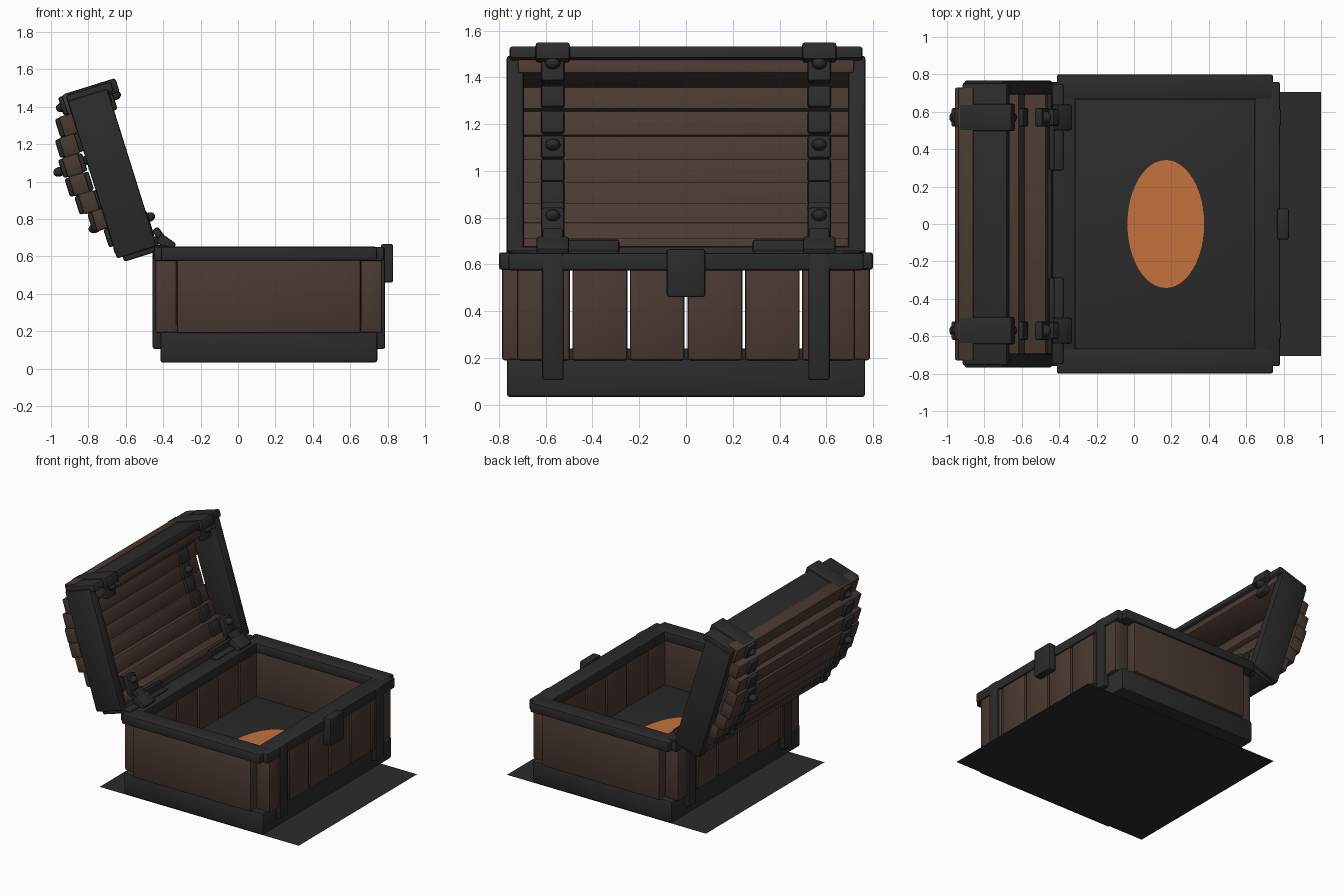
import bpy, bmesh, math
from mathutils import Matrix, Vector

if "Cube" in bpy.data.objects:
    bpy.data.objects.remove(bpy.data.objects["Cube"])


def material(name, rgb):
    m = bpy.data.materials.new(name)
    m.diffuse_color = (*rgb, 1)
    m.use_nodes = True
    m.node_tree.nodes["Principled BSDF"].inputs["Base Color"].default_value = m.diffuse_color
    return m


IRON = material("dark iron", (0.024, 0.024, 0.024))
WOOD = material("brown wood", (0.068, 0.041, 0.033))
GOLD = material("orange gold", (0.56, 0.168, 0.047))
CX = 0.165                                   # centre of the chest body

# Lid frame: local x runs up the lid, local y across, local z outward
S, C = math.sin(math.radians(17.4)), math.cos(math.radians(17.4))
LID = Matrix(((-S, 0, -C, -0.432), (0, 1, 0, 0), (C, 0, -S, 0.645), (0, 0, 0, 1)))


def finish(name, bm, mat, matrix=Matrix()):
    bm.transform(matrix)
    bmesh.ops.recalc_face_normals(bm, faces=bm.faces)
    me = bpy.data.meshes.new(name)
    bm.to_mesh(me)
    bm.free()
    me.materials.append(mat)
    ob = bpy.data.objects.new(name, me)
    bpy.context.collection.objects.link(ob)
    return ob


def box(name, xr, yr, zr, mat, matrix=Matrix(), bevel=0.012, tilt=0.0):
    """Bevelled box from min/max pairs, optionally tilted about its y axis."""
    lo, hi = (Vector(t) for t in zip(*(sorted(r) for r in (xr, yr, zr))))
    bm = bmesh.new()
    bmesh.ops.create_cube(bm, size=1)
    bmesh.ops.scale(bm, vec=hi - lo, verts=bm.verts)
    bmesh.ops.bevel(bm, geom=bm.edges[:], offset=bevel, segments=2,
                    profile=0.5, affect='EDGES')
    place = Matrix.Translation((lo + hi) / 2) @ Matrix.Rotation(tilt, 4, 'Y')
    return finish(name, bm, mat, matrix @ place)


def bolt(name, u, y, v):
    bm = bmesh.new()
    bmesh.ops.create_uvsphere(bm, u_segments=12, v_segments=8, radius=0.03)
    finish(name, bm, IRON, LID @ Matrix.Translation((u, y, v)) @ Matrix.Diagonal((0.85, 1.1, 1.1, 1)))


# Ground sheet and gold disc
bm = bmesh.new()
bmesh.ops.create_grid(bm, x_segments=1, y_segments=1, size=1)
finish("ground_sheet", bm, IRON,
       Matrix.Translation((0.17, 0, 0)) @ Matrix.Diagonal((0.83, 0.705, 1, 1)))
bm = bmesh.new()
bmesh.ops.create_circle(bm, cap_ends=True, segments=48, radius=1)
finish("gold_disc", bm, GOLD,
       Matrix.Translation((0.17, 0, 0.247)) @ Matrix.Diagonal((0.205, 0.342, 1, 1)))

# Base and floor
box("base", (CX - 0.58, CX + 0.58), (-0.766, 0.766), (0.033, 0.197), IRON)
box("floor", (CX - 0.54, CX + 0.54), (-0.72, 0.72), (0.12, 0.241), IRON)

# Body walls, rim and straps
for s in (-1, 1):
    def xr(a, b):
        return (CX + s * a, CX + s * b)

    box("end_panel", (CX - 0.492, CX + 0.492), (s * 0.68, s * 0.787), (0.19, 0.59), WOOD)
    box("end_rim", (CX - 0.578, CX + 0.578), (s * 0.665, s * 0.8), (0.577, 0.652), IRON)
    box("side_rim", xr(0.478, 0.616), (-0.76, 0.76), (0.574, 0.65), IRON)
    for a, b in ((-0.722, -0.496), (-0.486, -0.251), (-0.24, -0.007),
                 (0.007, 0.241), (0.253, 0.486), (0.496, 0.722)):
        box("side_plank", xr(0.492, 0.606), (a, b), (0.19, 0.59), WOOD)
    for t in (-1, 1):
        box("side_strap", xr(0.57, 0.622), (t * 0.523, t * 0.615), (0.105, 0.65), IRON)
box("latch", (0.765, 0.83), (-0.083, 0.083), (0.46, 0.667), IRON)

# Lid planks stepped along an arch, each wrapped by two iron strap links
for i in range(8):
    u = 0.13 + i * 0.1065
    off = u - 0.52
    v = 0.345 - 0.8 * off * off
    box("lid_plank", (u - 0.056, u + 0.056), (-0.73, 0.73), (v - 0.09, v), WOOD, LID)
    for t in (-1, 1):
        box("lid_strap_link", (u - 0.051, u + 0.051), (t * 0.52, t * 0.62),
            (v - 0.112, v + 0.022), IRON, LID)

# Lid frame boards
box("lid_front_bar", (0.868, 0.924), (-0.755, 0.755), (-0.03, 0.222), IRON, LID)
box("lid_front_board", (0.81, 0.885), (-0.72, 0.72), (-0.006, 0.235), WOOD, LID)
box("lid_back_board", (0.03, 0.08), (-0.70, 0.70), (0.015, 0.225), WOOD, LID)
box("lid_back_bar", (-0.018, 0.036), (-0.745, 0.745), (0.0, 0.19), IRON, LID)
for t in (-1, 1):
    box("lid_end_frame", (0.01, 0.892), (t * 0.693, t * 0.767), (0.0, 0.222), IRON, LID)
    box("lid_bracket", (0.856, 0.934), (t * 0.497, t * 0.643), (-0.058, 0.236), IRON, LID)
    box("lid_inner_tab", (0.77, 0.87), (t * 0.52, t * 0.62), (-0.02, 0.03), IRON, LID)
    box("lid_lower_tab", (0.06, 0.21), (t * 0.52, t * 0.62), (-0.005, 0.04), IRON, LID)
    for u, v in ((0.87, 0.262), (0.545, 0.378), (0.2, 0.288),
                 (0.845, -0.028), (0.56, 0.225), (0.17, -0.008)):
        bolt("lid_bolt", u, t * 0.57, v)
    # Hinges
    box("hinge_plate", (-0.44, -0.375), (t * 0.285, t * 0.75), (0.60, 0.66), IRON)
    box("hinge_leaf", (-0.455, -0.425), (t * 0.285, t * 0.58), (0.62, 0.707), IRON)
    box("hinge_knuckle", (-0.435, -0.335), (t * 0.50, t * 0.64), (0.645, 0.70), IRON,
        tilt=math.radians(35))
    box("hinge_arm", (-0.465, -0.37), (t * 0.525, t * 0.615), (0.69, 0.73), IRON,
        tilt=math.radians(55))

# Smooth the rounded edges, keep the corners crisp
bpy.ops.object.select_all(action='SELECT')
bpy.context.view_layer.objects.active = bpy.context.selected_objects[0]
bpy.ops.object.shade_smooth_by_angle(angle=math.radians(40))
